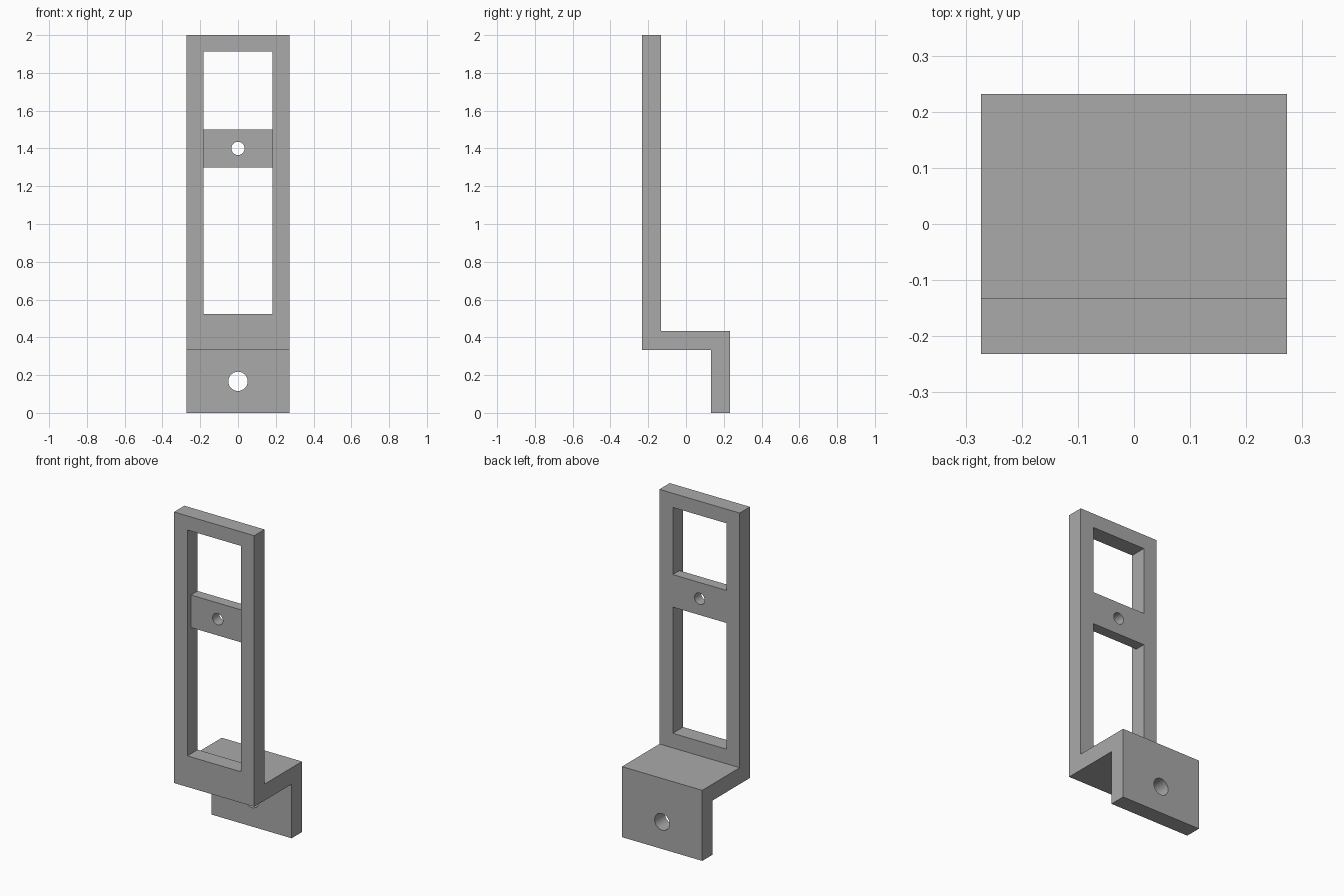
import bpy
import bmesh
from math import pi

cube = bpy.data.objects.get("Cube")
if cube:
    bpy.data.objects.remove(cube, do_unlink=True)

# Overall sizes
HALF_W, HALF_D, HEIGHT, THICK = 0.273, 0.232, 2.0, 0.1
SHELF_LOW, SHELF_TOP = 0.333, 0.434
WIN_X, WIN_LOW, WIN_TOP = 0.182, 0.524, 1.913
BAR_LOW, BAR_TOP, BAR_RECESS = 1.30, 1.50, 0.035
FRONT_BACK = -HALF_D + THICK      # rear face of the upright frame

grey = bpy.data.materials.new("plain_grey")
grey.use_nodes = True
colour = (0.4, 0.4, 0.4, 1)
grey.diffuse_color = colour
grey.node_tree.nodes["Principled BSDF"].inputs["Base Color"].default_value = colour


def make_object(name, bm):
    bmesh.ops.recalc_face_normals(bm, faces=bm.faces)
    mesh = bpy.data.meshes.new(name)
    bm.to_mesh(mesh)
    bm.free()
    mesh.materials.append(grey)
    obj = bpy.data.objects.new(name, mesh)
    bpy.context.collection.objects.link(obj)
    return obj


def box(name, low, high):
    bm = bmesh.new()
    bmesh.ops.create_cube(bm, size=1)
    for v in bm.verts:
        v.co = [a if c < 0 else b for c, a, b in zip(v.co, low, high)]
    return make_object(name, bm)


def pin(name, radius, y, z):
    bpy.ops.mesh.primitive_cylinder_add(vertices=48, radius=radius, depth=0.3,
                                        location=(0, y, z), rotation=(pi / 2, 0, 0))
    obj = bpy.context.object
    obj.name = name
    obj.data.materials.append(grey)
    return obj


def cut(target, cutter):
    mod = target.modifiers.new(cutter.name, 'BOOLEAN')
    mod.operation = 'DIFFERENCE'
    mod.solver = 'EXACT'
    mod.object = cutter
    bpy.context.view_layer.objects.active = target
    bpy.ops.object.modifier_apply(modifier=mod.name)
    bpy.data.objects.remove(cutter, do_unlink=True)


# Stepped bracket: side profile (y, z) extruded across the width
profile = [(-HALF_D, HEIGHT), (-HALF_D, SHELF_LOW), (HALF_D - THICK, SHELF_LOW),
           (HALF_D - THICK, 0), (HALF_D, 0), (HALF_D, SHELF_TOP),
           (FRONT_BACK, SHELF_TOP), (FRONT_BACK, HEIGHT)]
bm = bmesh.new()
side = bm.faces.new([bm.verts.new((-HALF_W, y, z)) for y, z in profile])
ext = bmesh.ops.extrude_face_region(bm, geom=[side])
bmesh.ops.translate(bm, vec=(2 * HALF_W, 0, 0),
                    verts=[v for v in ext["geom"] if isinstance(v, bmesh.types.BMVert)])
if not side.is_valid or len(bm.faces) < len(profile) + 2:
    bm.faces.new([v for v in bm.verts if v.co.x < 0])
bracket = make_object("stepped_bracket", bm)

# Long window in the upright and mounting hole in the lower plate
cut(bracket, box("window_cutter", (-WIN_X, -HALF_D - 0.1, WIN_LOW),
                 (WIN_X, FRONT_BACK + 0.1, WIN_TOP)))
cut(bracket, pin("lower_hole_cutter", 0.051, HALF_D - THICK / 2, 0.167))

# Crossbar set back from the front, with its own hole
crossbar = box("crossbar", (-WIN_X, -HALF_D + BAR_RECESS, BAR_LOW),
               (WIN_X, FRONT_BACK, BAR_TOP))
cut(crossbar, pin("bar_hole_cutter", 0.035, FRONT_BACK, 1.40))

# Smooth hole walls, keep box edges sharp
for obj in (bracket, crossbar):
    bpy.ops.object.select_all(action='DESELECT')
    obj.select_set(True)
    bpy.context.view_layer.objects.active = obj
    bpy.ops.object.shade_smooth_by_angle()
